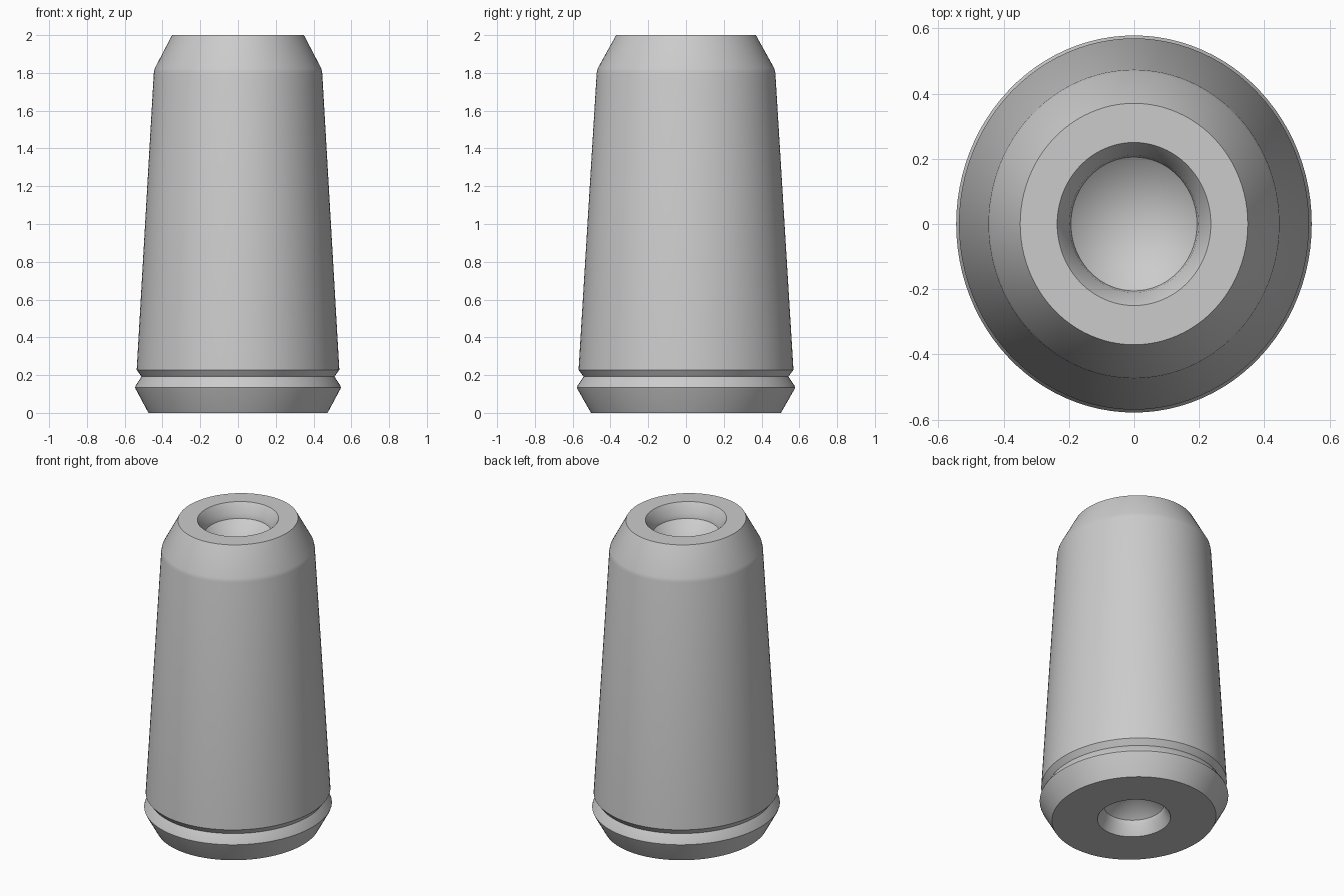
import bpy
import bmesh
import math

SEGMENTS = 96
X_RADIUS_RATIO = 0.943  # the body is slightly oval


def flat_material(name, colour):
    mat = bpy.data.materials.new(name)
    mat.use_nodes = True
    mat.diffuse_color = colour
    mat.node_tree.nodes["Principled BSDF"].inputs["Base Color"].default_value = colour
    return mat


def lathe(name, profile, mat):
    """Spin a (radius, height) profile that starts and ends on the axis."""
    bm = bmesh.new()
    points = [bm.verts.new((0, r, z)) for r, z in profile]
    edges = [bm.edges.new(pair) for pair in zip(points, points[1:])]
    bmesh.ops.spin(bm, geom=points + edges, axis=(0, 0, 1), cent=(0, 0, 0),
                   angle=math.tau, steps=SEGMENTS)
    bmesh.ops.remove_doubles(bm, verts=bm.verts[:], dist=0.0005)
    bmesh.ops.scale(bm, vec=(X_RADIUS_RATIO, 1, 1), verts=bm.verts[:])
    bmesh.ops.recalc_face_normals(bm, faces=bm.faces[:])
    mesh = bpy.data.meshes.new(name)
    bm.to_mesh(mesh)
    bm.free()
    mesh.materials.append(mat)
    obj = bpy.data.objects.new(name, mesh)
    bpy.context.collection.objects.link(obj)
    bpy.ops.object.select_all(action="DESELECT")
    obj.select_set(True)
    bpy.context.view_layer.objects.active = obj
    bpy.ops.object.shade_smooth_by_angle(angle=math.radians(30))
    return obj


cube = bpy.data.objects.get("Cube")
if cube:
    bpy.data.objects.remove(cube, do_unlink=True)

grey = flat_material("light grey", (0.6, 0.6, 0.6, 1))

# Underside socket, then outwards to the foot
bottom_socket = [(0, 0.24), (0.185, 0.09), (0.19, 0.06), (0.225, 0)]
# Flared foot, rim and groove
foot = [(0.503, 0), (0.574, 0.125), (0.578, 0.135), (0.574, 0.145), (0.542, 0.192)]
# Tapered wall and shoulder
wall = [(0.569, 0.228), (0.473, 1.80), (0.467, 1.825), (0.37, 2)]
# Countersunk top socket with a conical floor
top_socket = [(0.25, 2), (0.21, 1.94), (0.205, 1.91), (0, 1.75)]

lathe("tapered_body", bottom_socket + foot + wall + top_socket, grey)
